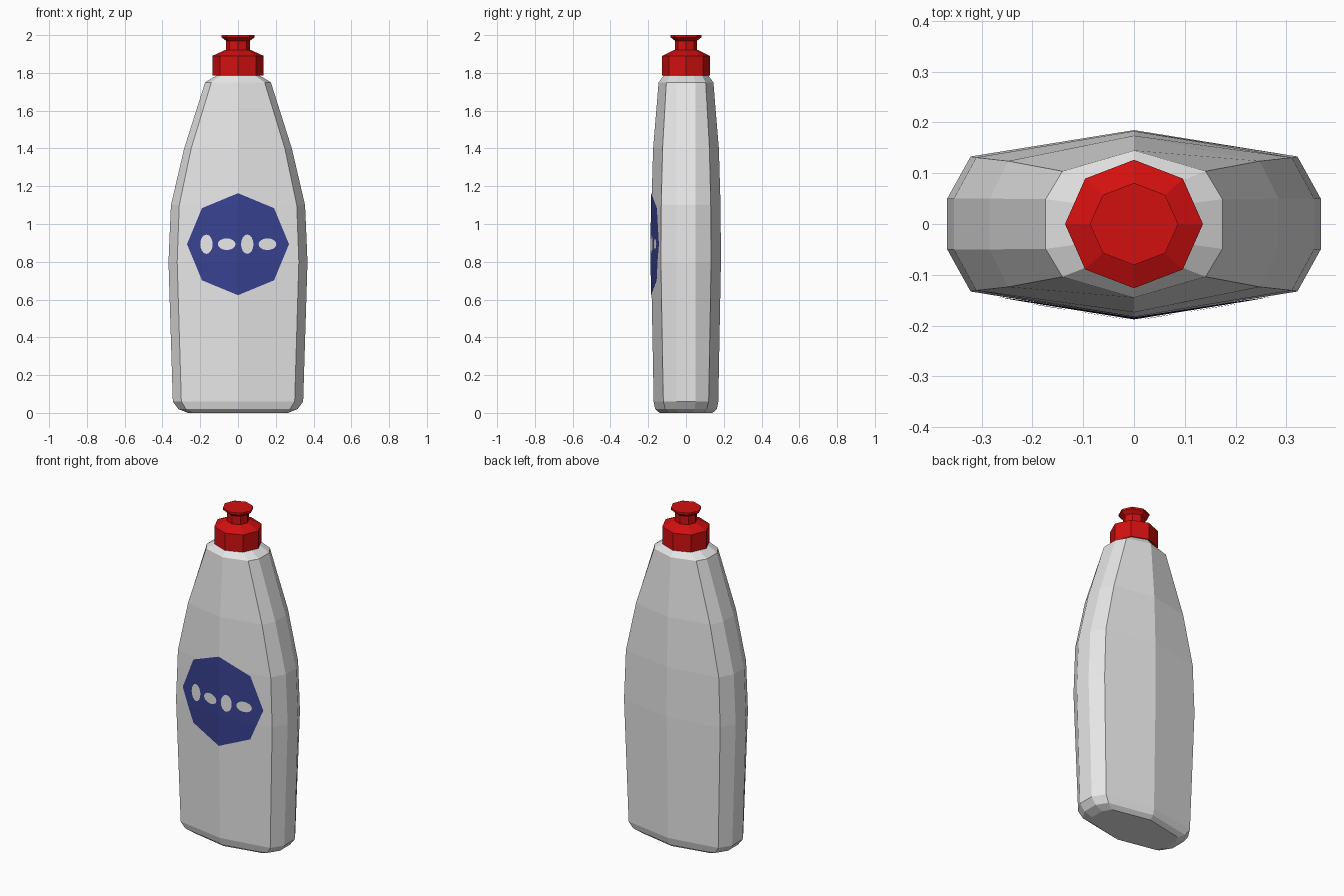
import bpy, bmesh, math

if "Cube" in bpy.data.objects:
    bpy.data.objects.remove(bpy.data.objects["Cube"])


def material(name, rgb):
    m = bpy.data.materials.new(name)
    m.diffuse_color = (*rgb, 1)
    m.use_nodes = True
    m.node_tree.nodes["Principled BSDF"].inputs["Base Color"].default_value = m.diffuse_color
    return m


GREY = material("light grey plastic", (0.8, 0.8, 0.8))
RED = material("red plastic", (0.65, 0.005, 0.005))
BLUE = material("blue label", (0.041, 0.054, 0.29))


def finish(bm, name, mat, solid=True):
    if solid:
        bmesh.ops.recalc_face_normals(bm, faces=bm.faces[:])
    me = bpy.data.meshes.new(name)
    bm.to_mesh(me)
    bm.free()
    me.materials.append(mat)
    ob = bpy.data.objects.new(name, me)
    bpy.context.collection.objects.link(ob)
    return ob


def loft(name, rings, mat):
    bm = bmesh.new()
    rows = [[bm.verts.new(p) for p in ring] for ring in rings]
    n = len(rows[0])
    for a, b in zip(rows, rows[1:]):
        for i in range(n):
            j = (i + 1) % n
            bm.faces.new((a[i], a[j], b[j], b[i]))
    bm.faces.new(rows[0][::-1])
    bm.faces.new(rows[-1])
    return finish(bm, name, mat)


# Bottle sections: z, side x, side y, crease x, crease y, middle y
SECTIONS = [
    (0.00, 0.265, 0.042, 0.235, 0.092, 0.140),
    (0.02, 0.315, 0.047, 0.275, 0.110, 0.163),
    (0.06, 0.345, 0.050, 0.300, 0.120, 0.171),
    (0.80, 0.368, 0.050, 0.322, 0.133, 0.185),
    (1.10, 0.355, 0.050, 0.311, 0.131, 0.183),
    (1.40, 0.285, 0.050, 0.248, 0.124, 0.174),
    (1.75, 0.174, 0.049, 0.141, 0.104, 0.145),
    (1.79, 0.108, 0.040, 0.085, 0.082, 0.115),
]


def section(z, sx, sy, cx, cy, my):
    quarter = [(sx, sy), (cx, cy)]
    half = quarter + [(0, my)] + [(-x, y) for x, y in quarter[::-1]]
    return [(x, y, z) for x, y in half + [(-x, -y) for x, y in half]]


loft("bottle_body", [section(*s) for s in SECTIONS], GREY)


# Push-pull cap, eight sided
def octagon(r, z):
    return [(r * math.cos(k * math.pi / 4), 0.93 * r * math.sin(k * math.pi / 4), z)
            for k in range(8)]


loft("cap", [octagon(r, z) for r, z in
             ((0.136, 1.785), (0.136, 1.89), (0.07, 1.92))], RED)
loft("spout", [octagon(r, z) for r, z in
               ((0.063, 1.915), (0.063, 1.97), (0.087, 1.988), (0.087, 2.0))], RED)


# Front surface depth, so the label follows the bottle
def front_y(x, z):
    for a, b in zip(SECTIONS, SECTIONS[1:]):
        if a[0] <= z <= b[0]:
            t = (z - a[0]) / (b[0] - a[0])
            cx, cy, my = (a[i] + t * (b[i] - a[i]) for i in (3, 4, 5))
            return -(my + (cy - my) * abs(x) / cx)


def plate(name, cx, cz, rx, rz, sides, lift, mat):
    bm = bmesh.new()
    ang = [2 * math.pi * k / sides for k in range(sides)]
    bm.faces.new([bm.verts.new((cx + rx * math.cos(a), 0, cz + rz * math.sin(a)))
                  for a in ang])
    # fold lines where the bottle surface bends
    for co, no in (((0, 0, 0), (1, 0, 0)), ((0, 0, 0.8), (0, 0, 1)),
                   ((0, 0, 1.1), (0, 0, 1))):
        bmesh.ops.bisect_plane(bm, geom=bm.verts[:] + bm.edges[:] + bm.faces[:],
                               plane_co=co, plane_no=no, dist=1e-5)
    for v in bm.verts:
        v.co.y = front_y(v.co.x, v.co.z) - lift
    return finish(bm, name, mat, solid=False)


# Octagonal label with four oval marks
plate("label", 0, 0.893, 0.27, 0.27, 8, 0.003, BLUE)
for i, x in enumerate((-0.167, -0.06, 0.049, 0.156)):
    rx, rz = ((0.033, 0.051), (0.047, 0.031))[i % 2]
    plate(f"label_oval_{i + 1}", x, 0.893, rx, rz, 16, 0.006, GREY)
